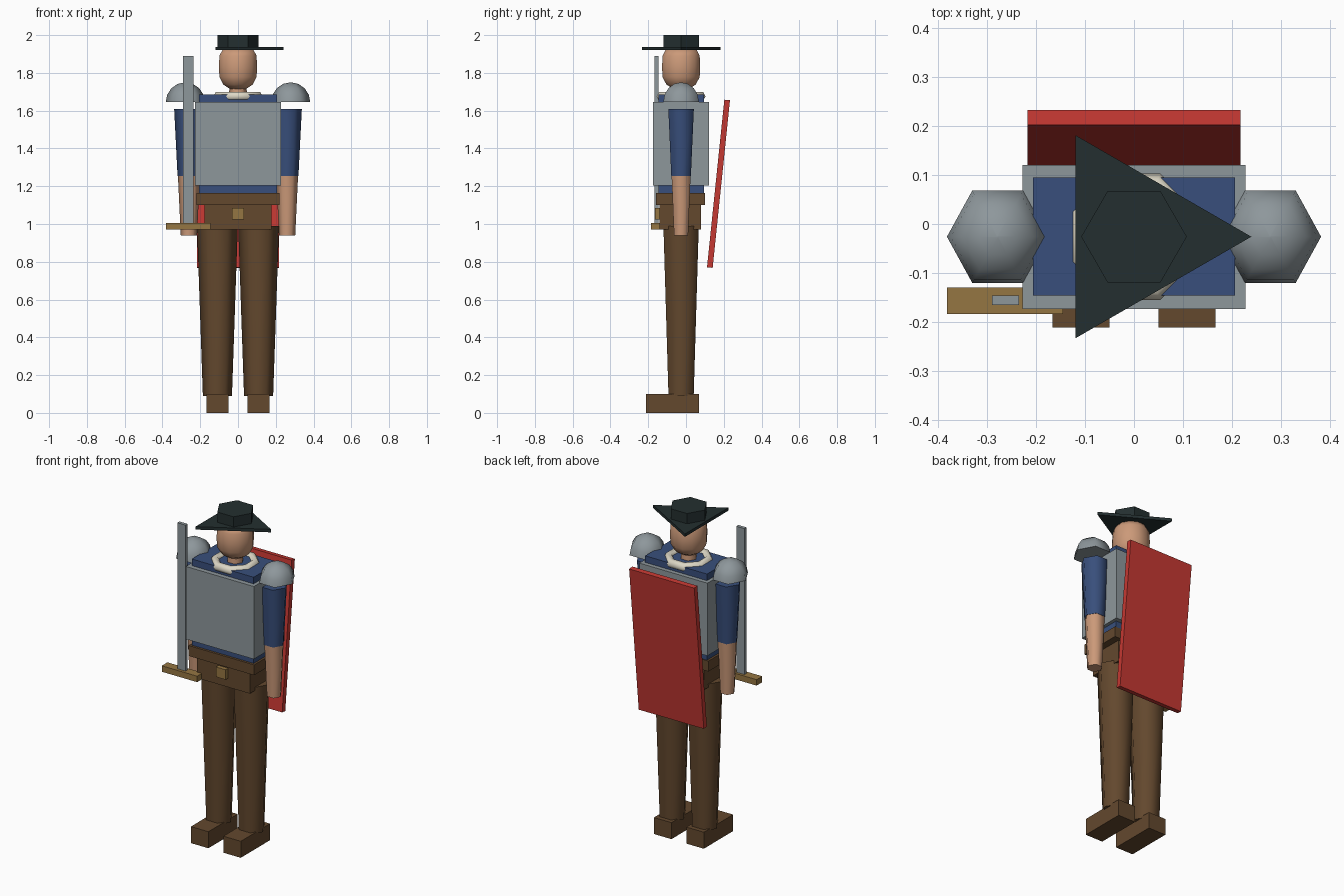
import bpy, bmesh
from math import sin, cos, pi, radians
from mathutils import Matrix

cube = bpy.data.objects.get("Cube")
if cube:
    bpy.data.objects.remove(cube, do_unlink=True)

YC = -0.026  # centre line of the body in depth


def material(name, rgb):
    m = bpy.data.materials.new(name)
    m.use_nodes = True
    m.diffuse_color = (*rgb, 1)
    m.node_tree.nodes["Principled BSDF"].inputs["Base Color"].default_value = (*rgb, 1)
    return m


steel = material("steel", (0.27, 0.31, 0.33))
red = material("shield red", (0.56, 0.04, 0.032))
brown = material("leather brown", (0.125, 0.065, 0.027))
skin = material("skin", (0.60, 0.32, 0.19))
blue = material("tunic blue", (0.04, 0.078, 0.20))
gold = material("brass", (0.30, 0.18, 0.055))
dark = material("hat dark green", (0.017, 0.028, 0.029))
cream = material("collar cream", (0.72, 0.68, 0.56))


def finish(name, bm, mat, smooth=False):
    bmesh.ops.recalc_face_normals(bm, faces=bm.faces)
    me = bpy.data.meshes.new(name)
    bm.to_mesh(me)
    bm.free()
    me.materials.append(mat)
    ob = bpy.data.objects.new(name, me)
    bpy.context.collection.objects.link(ob)
    if smooth:
        bpy.ops.object.select_all(action='DESELECT')
        ob.select_set(True)
        bpy.context.view_layer.objects.active = ob
        bpy.ops.object.shade_smooth_by_angle(angle=radians(65))
    return ob


def box(name, mat, x, y, z, tilt=0):
    """Box from (min, max) pairs, optionally leaned about x."""
    bm = bmesh.new()
    size = [b - a for a, b in (x, y, z)]
    mid = [(a + b) / 2 for a, b in (x, y, z)]
    bmesh.ops.create_cube(bm, size=1)
    bm.transform(Matrix.Translation(mid) @ Matrix.Rotation(tilt, 4, 'X')
                 @ Matrix.Diagonal((*size, 1)))
    return finish(name, bm, mat)


def lathe(name, mat, profile, sides, x=0, smooth=True, turn=0, squash=1):
    """Capped stack of polygon rings given as (radius, height)."""
    bm = bmesh.new()
    rings = []
    for r, z in profile:
        angles = [turn + 2 * pi * i / sides for i in range(sides)]
        rings.append([bm.verts.new((x + r * squash * cos(a), YC + r * sin(a), z))
                      for a in angles])
    for low, high in zip(rings, rings[1:]):
        for i in range(sides):
            j = (i + 1) % sides
            bm.faces.new((low[i], low[j], high[j], high[i]))
    bm.faces.new(rings[0])
    bm.faces.new(rings[-1])
    return finish(name, bm, mat, smooth)


# Hat
lathe("hat_brim", dark, [(0.24, 1.92), (0.24, 1.938)], 3, smooth=False)
lathe("hat_crown", dark, [(0.108, 1.936), (0.108, 2.0)], 6, smooth=False)

# Head and neck
lathe("head", skin, [(0.045, 1.716), (0.08, 1.738), (0.102, 1.778), (0.104, 1.83),
                     (0.102, 1.89), (0.085, 1.922)], 12, turn=pi / 12)
lathe("neck", skin, [(0.05, 1.64), (0.045, 1.73)], 6)

# Collar: low-poly ring round the neck
bm = bmesh.new()
SIDES, TUBE = 8, 6
ring = []
for i in range(SIDES):
    a = 2 * pi * (i + 0.5) / SIDES
    loop = []
    for k in range(TUBE):
        t = 2 * pi * k / TUBE
        r = 0.113 + 0.027 * cos(t)
        loop.append(bm.verts.new((r * cos(a), YC + r * sin(a), 1.676 + 0.027 * sin(t))))
    ring.append(loop)
for i in range(SIDES):
    a, b = ring[i], ring[(i + 1) % SIDES]
    for k in range(TUBE):
        n = (k + 1) % TUBE
        bm.faces.new((a[k], b[k], b[n], a[n]))
finish("collar", bm, cream, True)

# Torso, armour, belt and hips
box("torso", blue, (-0.207, 0.207), (-0.146, 0.095), (1.15, 1.685))
box("breastplate", steel, (-0.228, 0.228), (-0.174, 0.121), (1.205, 1.645))
box("belt", brown, (-0.22, 0.22), (-0.16, 0.1), (1.1, 1.163))
box("hips", brown, (-0.178, 0.178), (-0.14, 0.08), (0.97, 1.11))
box("buckle", gold, (-0.032, 0.032), (-0.165, -0.13), (1.025, 1.085))

# Limbs and shoulder guards, mirrored left and right
for side, s in (("left", 1), ("right", -1)):
    lathe(side + "_leg", brown, [(0.077, 0.09), (0.108, 0.99)], 6, x=s * 0.109)
    box(side + "_boot", brown, sorted((s * 0.05, s * 0.167)), (-0.212, 0.068), (0, 0.1))
    lathe(side + "_forearm", skin, [(0.043, 0.94), (0.058, 1.255)], 6, x=s * 0.26)
    lathe(side + "_sleeve", blue, [(0.06, 1.255), (0.078, 1.61)], 6, x=s * 0.26)
    dome = [(0.109 * cos(t), 1.645 + 0.105 * sin(t))
            for t in (0, pi / 8, pi / 4, 3 * pi / 8)] + [(0.002, 1.75)]
    lathe(side + "_shoulder_guard", steel, dome, 6, x=s * 0.279, squash=0.95)

# Sword held upright at the right hand
box("sword_blade", steel, (-0.29, -0.235), (-0.166, -0.146), (0.99, 1.89))
box("sword_guard", gold, (-0.382, -0.145), (-0.184, -0.13), (0.97, 1.006))

# Shield leaning on the back
box("shield", red, (-0.218, 0.218), (0.157, 0.187), (0.767, 1.659), tilt=radians(-5.9))
